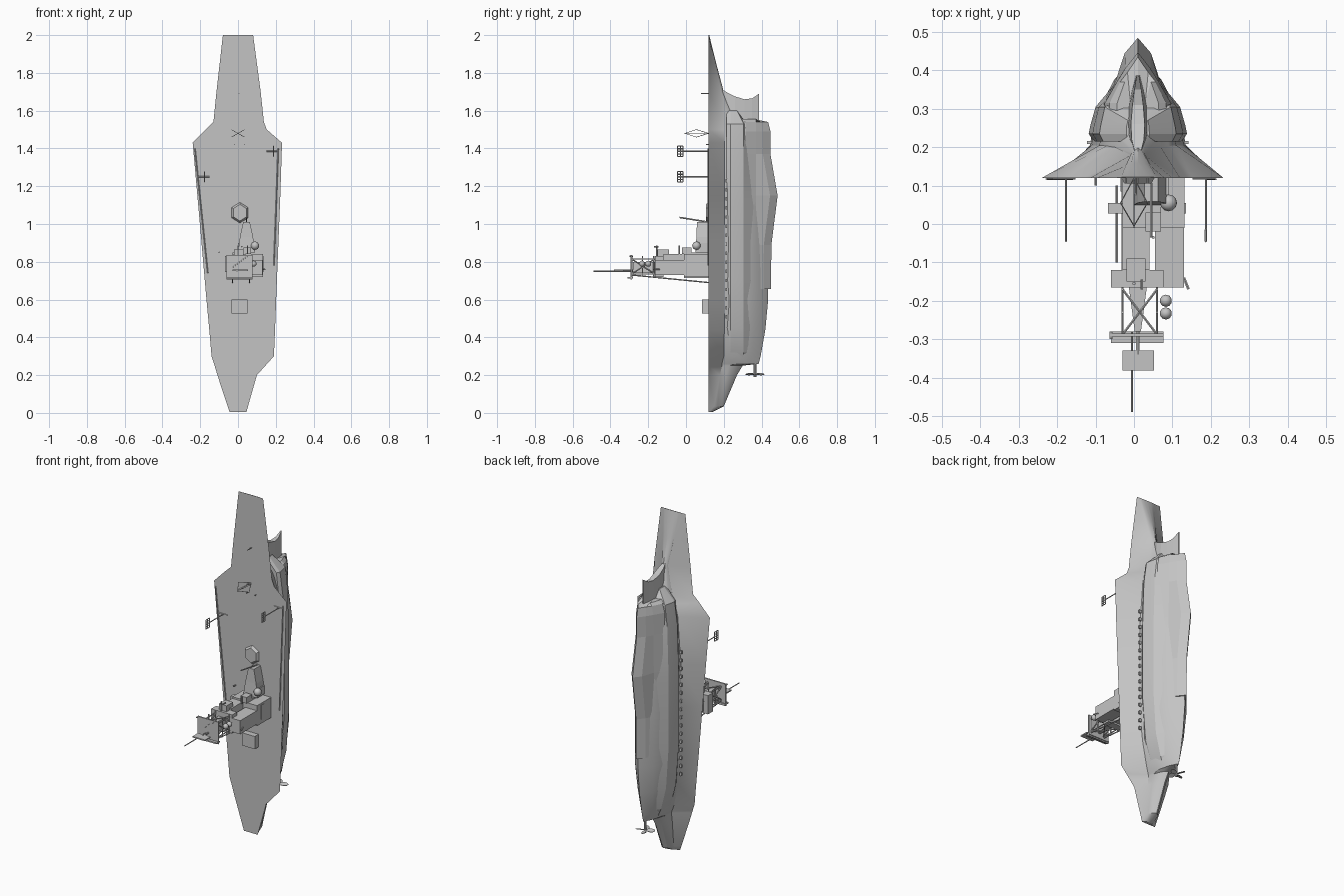
import bpy, bmesh, math
from mathutils import Vector, Matrix

old = bpy.data.objects.get("Cube")
if old:
    bpy.data.objects.remove(old, do_unlink=True)

grey = bpy.data.materials.new("hull grey")
grey.use_nodes = True
COLOUR = (0.55, 0.55, 0.55, 1)
grey.diffuse_color = COLOUR
grey.node_tree.nodes["Principled BSDF"].inputs["Base Color"].default_value = COLOUR

MID = 0.01    # hull centreline
DECK = 0.12   # deck plane


def finish(name, bm, smooth=None):
    bmesh.ops.recalc_face_normals(bm, faces=bm.faces)
    mesh = bpy.data.meshes.new(name)
    bm.to_mesh(mesh)
    bm.free()
    mesh.materials.append(grey)
    obj = bpy.data.objects.new(name, mesh)
    bpy.context.collection.objects.link(obj)
    if smooth:
        bpy.ops.object.select_all(action='DESELECT')
        obj.select_set(True)
        bpy.context.view_layer.objects.active = obj
        bpy.ops.object.shade_smooth_by_angle(angle=math.radians(smooth))
    return obj


def loft(name, rings, smooth=None):
    """Skin a list of equal closed rings and cap both ends."""
    bm = bmesh.new()
    loops = [[bm.verts.new(p) for p in ring] for ring in rings]
    count = len(loops[0])
    for a, b in zip(loops, loops[1:]):
        for i in range(count):
            j = (i + 1) % count
            bm.faces.new((a[i], a[j], b[j], b[i]))
    bm.faces.new(loops[0])
    bm.faces.new(loops[-1])
    return finish(name, bm, smooth)


def box(name, x, y, z):
    return loft(name, [[(x[0], y[0], h), (x[1], y[0], h), (x[1], y[1], h), (x[0], y[1], h)] for h in z])


def add_rod(bm, p, q, r, r2=None, sides=6):
    p, q = Vector(p), Vector(q)
    d = q - p
    m = Matrix.Translation((p + q) / 2) @ d.to_track_quat('Z', 'Y').to_matrix().to_4x4()
    bmesh.ops.create_cone(bm, cap_ends=True, segments=sides, radius1=r,
                          radius2=r if r2 is None else r2, depth=d.length, matrix=m)


def rods(name, pairs, r=0.0025, r2=None, sides=6):
    bm = bmesh.new()
    for p, q in pairs:
        add_rod(bm, p, q, r, r2, sides)
    return finish(name, bm)


def mirrored(half, z):
    """Half section from outside to the centre, reflected about the centreline."""
    right = [(MID + x, y, z) for x, y in half]
    left = [(MID - x, y, z) for x, y in reversed(half) if x > 0]
    return right + left


# Main hull: height, deck edges, waist half width, waist depth, keel depth
hull = []
for z, xl, xr, w, yw, k in [
        (2, -.08, .08, .05, .121, .123), (1.85, -.097, .1, .035, .15, .16),
        (1.7, -.114, .12, .018, .18, .2), (1.54, -.13, .137, .06, .2, .28),
        (1.5, -.172, .152, .08, .203, .36), (1.43, -.24, .233, .1, .205, .4),
        (1.15, -.215, .224, .12, .205, .42), (.9, -.193, .214, .125, .205, .43),
        (.6, -.167, .202, .12, .205, .435), (.44, -.152, .196, .1, .203, .42),
        (.3, -.14, .19, .07, .2, .395), (.26, -.127, .154, .05, .19, .385),
        (.25, -.124, .145, .048, .19, .3), (.2, -.109, .1, .046, .18, .27),
        (.035, -.055, .053, .035, .15, .2), (.005, -.045, .045, .03, .125, .14)]:
    side = [(w, yw), (w * .88, yw + .35 * (k - yw)), (w * .5, yw + .75 * (k - yw))]
    ring = [(xr, DECK, z)] + [(MID + x, y, z) for x, y in side] + [(MID, k, z)]
    ring += [(MID - x, y, z) for x, y in reversed(side)] + [(xl, DECK, z)]
    hull.append(ring)
loft("main_hull", hull, 30)

# Side armour bulge around the lower hull
bulge = []
for z, w, k in [(1.6, .03, .27), (1.53, .1, .32), (1.4, .118, .345), (1.1, .128, .36),
                (.7, .128, .36), (.45, .108, .35), (.32, .07, .34), (.265, .04, .3)]:
    bulge.append(mirrored([(0, .215), (w * .9, .215), (w, .235), (w * .97, .255),
                           (w * .86, min(k, .305)), (w * .5, k), (0, k)], z))
loft("side_bulge", bulge, 15)

# Keel shell with an open step at its lower end
keel = []
for z, w, k in [(1.555, .055, .36), (1.54, .075, .435), (1.49, .088, .447), (1.37, .09, .447),
                (1.15, .095, .485), (.89, .092, .452), (.655, .09, .45)]:
    keel.append(mirrored([(0, .27), (w, .285), (w * .98, .315), (w * .62, .37),
                          (w * .36, k - .04), (0, k)], z))
loft("keel_shell", keel)

# Narrow bow stem with a curved crest
stem = []
for y, w, top in [(.18, .006, 1.72), (.22, .016, 1.695), (.26, .018, 1.675),
                  (.31, .014, 1.66), (.35, .009, 1.665), (.387, .003, 1.69)]:
    stem.append([(MID + w, y, top), (MID + w * 1.6, y, 1.55), (MID + w * 3, y, 1.46),
                 (MID - w * 3, y, 1.46), (MID - w * 1.6, y, 1.55), (MID - w, y, top)])
loft("bow_stem", stem)

# Row of scuttles along each waist, and deck edge catwalks
for s, label in ((1, "left"), (-1, "right")):
    for i in range(16):
        z = .5 + i * .048
        x = MID + s * .126
        box(f"{label}_scuttle", (x - .006, x + .006), (.208, .216), (z, z + .018))
rods("left_catwalk", [((.213, .117, 1.4), (.19, .117, .78))], .003, sides=4)
rods("right_catwalk", [((-.228, .117, 1.4), (-.16, .117, .74))], .003, sides=4)

# Propeller and shaft
rods("propeller_shaft", [((MID, .365, .19), (MID, .365, .28))], .007, sides=8)
bm = bmesh.new()
for i in range(4):
    turn = Matrix.Rotation(math.radians(90 * i + 20), 4, 'Z')
    tilt = Matrix.Rotation(math.radians(20), 4, 'X')
    m = Matrix.Translation((MID, .365, .205)) @ turn @ Matrix.Translation((.03, 0, 0)) @ tilt
    bmesh.ops.create_cone(bm, cap_ends=True, segments=8, radius1=.02, radius2=.02, depth=.003,
                          matrix=m @ Matrix.Diagonal((1.2, .7, 1, 1)))
finish("propeller_blades", bm)

# Island: stacked blocks rising from the deck
for name, x, y, z in [
        ("island_base", (-.03, .07), (-.01, DECK), (.715, .85)),
        ("island_side_block", (.06, .132), (-.01, DECK), (.72, .84)),
        ("island_middle", (-.03, .04), (-.12, 0), (.73, .84)),
        ("island_side_upper", (.055, .13), (-.165, -.01), (.73, .81)),
        ("bridge_platform", (-.06, .077), (-.165, -.12), (.72, .83)),
        ("base_gallery", (-.068, .135), (.028, .055), (.745, .83)),
        ("rear_house", (.0, .09), (.075, DECK), (.85, .9)),
        ("roof_locker", (-.02, .03), (-.15, -.09), (.83, .865)),
        ("roof_hut", (.03, .07), (-.02, .03), (.84, .875)),
        ("top_gallery", (-.06, .077), (-.293, -.285), (.705, .835)),
        ("gallery_rail", (-.06, .077), (-.31, -.28), (.712, .72)),
        ("radar_reflector", (-.03, .052), (-.382, -.33), (.751, .758)),
        ("deck_locker", (-.035, .05), (.085, DECK), (.525, .6))]:
    box(name, x, y, z)

# Tapered funnel house, centre tower and mast
loft("funnel_house", [[(.045 - w, y, z), (.045 + w, y, z), (.045 + w, DECK, z), (.045 - w, DECK, z)]
                      for z, w, y in ((.85, .045, .05), (.93, .035, .055), (1.01, .018, .058))])
loft("centre_tower", [[(MID - w, y, .74), (MID + w, y, .74), (MID + w, y, .8), (MID - w, y, .8)]
                      for y, w in ((-.16, .024), (-.28, .008))])
rods("reflector_post", [((MID, -.28, .755), (MID, -.34, .755))], .005)
rods("mast_spike", [((-.005, -.28, .75), (-.005, -.49, .75))], .003)

# Radar domes and drums
bm = bmesh.new()
bmesh.ops.create_uvsphere(bm, u_segments=12, v_segments=8, radius=.022,
                          matrix=Matrix.Translation((.09, .055, .885)))
for y in (-.2, -.233):
    bmesh.ops.create_uvsphere(bm, u_segments=10, v_segments=6, radius=.016,
                              matrix=Matrix.Translation((.083, y, .79)))
finish("radar_domes", bm, 40)

# Lattice frame between the bridge and the top gallery
legs = []
for x in (-.03, .06):
    legs += [((x, -.16, z), (x, -.29, z)) for z in (.735, .815)]
    legs += [((x, -.165, .735), (x, -.288, .815)), ((x, -.165, .815), (x, -.288, .735))]
    legs.append(((x, -.288, .73), (x, DECK, .69)))
    legs += [((x, y, .72), (x, y, .83)) for y in (-.17, -.23, -.288)]
for z in (.735, .815):
    legs += [((-.03, -.17, z), (.06, -.288, z)), ((.06, -.17, z), (-.03, -.288, z))]
rods("lattice_frame", legs, .0035)

# Small aerials and yards around the island
rods("island_aerials", [((.0, -.155, .83), (.0, -.155, .885)), ((.05, -.035, .84), (.05, -.035, .885)),
                        ((.02, -.145, .88), (.02, -.17, .88)), ((.045, -.035, 1.035), (.045, DECK, 1.01)),
                        ((-.06, -.28, .83), (-.06, -.3, .83)), ((.13, -.14, .76), (.142, -.17, .76)),
                        ((-.1, .1, .85), (-.1, DECK, .85)), ((-.045, -.1, .8), (-.045, .1, .8)),
                        ((-.03, -.29, .77), (.05, -.29, .83))], .004)

# Six sided deflector screen on the deck
loft("deflector_screen", [[(.01 + r * .05 * math.sin(math.tau * i / 6), y,
                            1.06 + r * .055 * math.cos(math.tau * i / 6)) for i in range(6)]
                          for y, r in ((DECK, 1), (.105, .8))])

# Deck edge masts carrying square mesh panels
for name, x, z in (("right", -.177, 1.25), ("left", .187, 1.385)):
    rods(name + "_edge_mast", [((x, DECK, z), (x, -.045, z)),
                               ((x - .035, .118, z), (x + .025, .118, z))], .003)
    mesh_bars = [((x, -.045 + .015 * i, z - .027), (x, -.045 + .015 * i, z + .027)) for i in range(3)]
    mesh_bars += [((x, -.045, z + .0135 * i), (x, -.015, z + .0135 * i)) for i in range(-2, 3)]
    rods(name + "_mesh_panel", mesh_bars, .003, sides=4)

# Crossed wire aerial and a short forward staff
wires = [((0, DECK, 1.48), (0, -.01, 1.48))]
for dx, dz in ((.035, .02), (-.035, .02), (.035, -.02), (-.035, -.02)):
    wires += [((0, -.005, 1.48), (dx, .055, 1.48 + dz)), ((dx, .055, 1.48 + dz), (0, DECK, 1.48))]
rods("wire_aerial", wires, .0015, sides=4)
rods("forward_staff", [((.005, DECK, 1.69), (.005, .08, 1.69)),
                       ((-.02, DECK, 1.42), (-.02, .105, 1.42)), ((.035, DECK, 1.42), (.035, .105, 1.42))])
